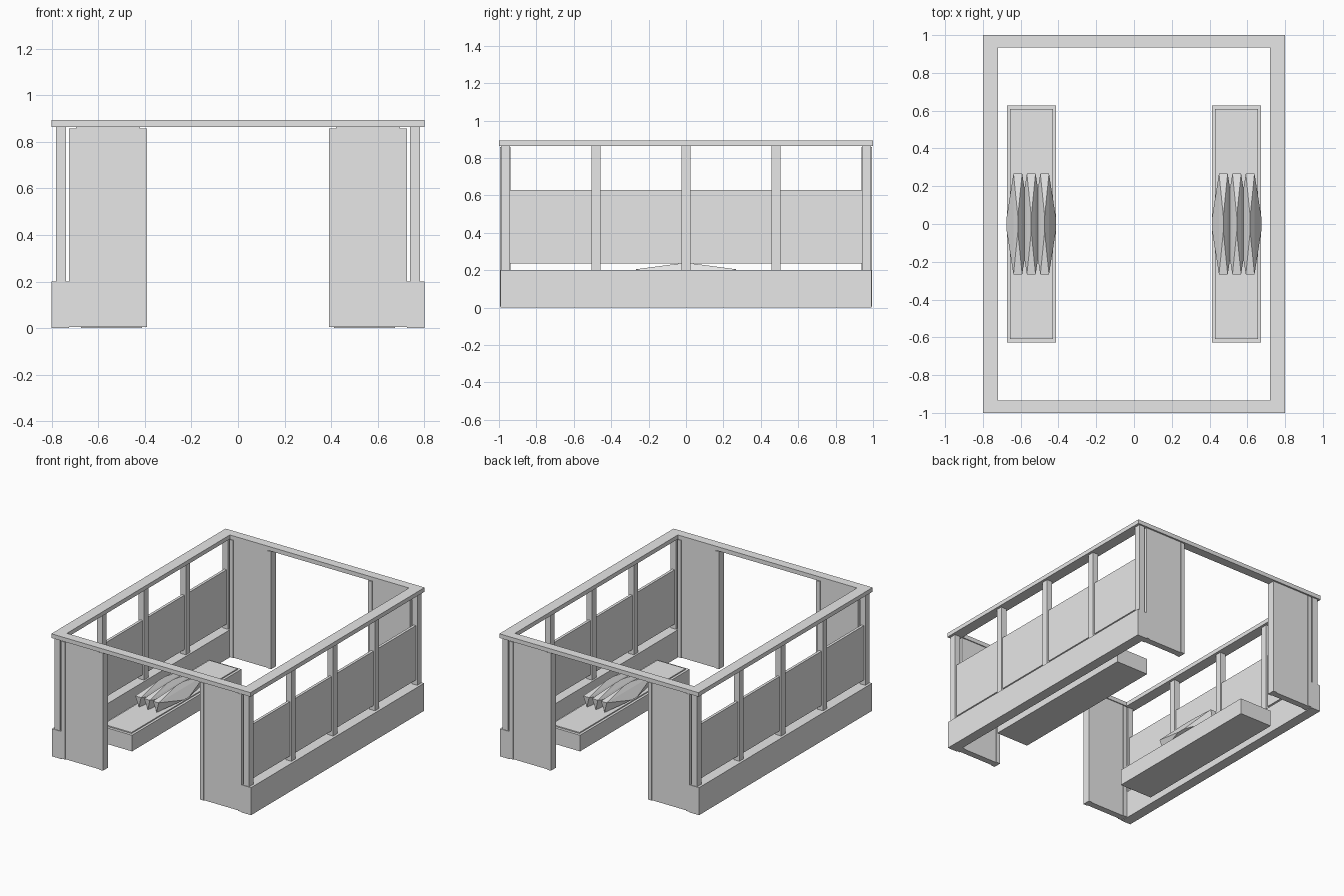
import bpy
import bmesh
from mathutils import Matrix, Vector

if "Cube" in bpy.data.objects:
    bpy.data.objects.remove(bpy.data.objects["Cube"])

GREY = (0.8, 0.8, 0.8, 1.0)
grey = bpy.data.materials.new("plain grey")
grey.use_nodes = True
grey.diffuse_color = GREY
grey.node_tree.nodes["Principled BSDF"].inputs["Base Color"].default_value = GREY


def add_object(name, bm):
    mesh = bpy.data.meshes.new(name)
    bmesh.ops.recalc_face_normals(bm, faces=bm.faces)
    bm.to_mesh(mesh)
    bm.free()
    mesh.materials.append(grey)
    obj = bpy.data.objects.new(name, mesh)
    bpy.context.collection.objects.link(obj)
    return obj


def box(name, x, y, z):
    """Box from three (low, high) ranges."""
    bm = bmesh.new()
    size = [max(r) - min(r) for r in (x, y, z)]
    centre = [sum(r) / 2 for r in (x, y, z)]
    bmesh.ops.create_cube(bm, size=1, matrix=Matrix.Translation(centre) @ Matrix.Diagonal((*size, 1)))
    return add_object(name, bm)


def flip(span, sign):
    return [sign * v for v in span]


def faceted_bundle(name, cx, base):
    """Elongated body: upright triangle in the middle, inverted triangles at the ends."""
    bm = bmesh.new()
    for s in (-1, 1):
        for dx, y, z in ((-0.023, 0.268, 0.205), (0.023, 0.268, 0.205), (0, 0.258, base),
                         (-0.06, 0.03, base + 0.02), (0.06, 0.03, base + 0.02), (0, 0.04, 0.235)):
            bm.verts.new(Vector((cx + dx, s * y, z)))
    bmesh.ops.convex_hull(bm, input=bm.verts)
    return add_object(name, bm)


TOP = 0.863
POSTS = (-0.965, -0.48, 0, 0.48, 0.965)

# Rectangular top frame
for s, side in ((1, "left"), (-1, "right")):
    box(f"top_rail_{side}", flip((0.72, 0.8), s), (-1, 1), (TOP, 0.893))
for s, end in ((-1, "front"), (1, "back")):
    box(f"top_rail_{end}", (-0.72, 0.72), flip((0.935, 1), s), (TOP, 0.893))

for s, side in ((1, "left"), (-1, "right")):
    # Low side wall with posts and panels between them
    box(f"low_wall_{side}", flip((0.725, 0.8), s), (-0.993, 0.993), (0, 0.2))
    for i, y in enumerate(POSTS):
        box(f"post_{side}_{i}", flip((0.738, 0.782), s), (y - 0.024, y + 0.024), (0.2, TOP))
    for i, (a, b) in enumerate(zip(POSTS, POSTS[1:])):
        box(f"side_panel_{side}_{i}", flip((0.75, 0.77), s), (a + 0.024, b - 0.024), (0.235, 0.63))

    # End walls flanking the openings, with edge trims
    for t, end in ((-1, "front"), (1, "back")):
        box(f"end_wall_{end}_{side}", flip((0.42, 0.695), s), flip((0.942, 0.988), t), (0.005, TOP))
        for x, kind in ((0.39, "inner"), (0.695, "outer")):
            box(f"{kind}_trim_{end}_{side}", flip((x, x + 0.03), s), flip((0.937, 0.994), t), (0.005, 0.858))

    # Bench with a thin inset top and three faceted bundles
    box(f"bench_{side}", flip((0.412, 0.673), s), (-0.628, 0.628), (0, 0.117))
    box(f"bench_top_{side}", flip((0.43, 0.656), s), (-0.608, 0.608), (0.117, 0.125))
    for i, x in enumerate((0.473, 0.544, 0.615)):
        faceted_bundle(f"bundle_{side}_{i}", s * x, 0.125)
